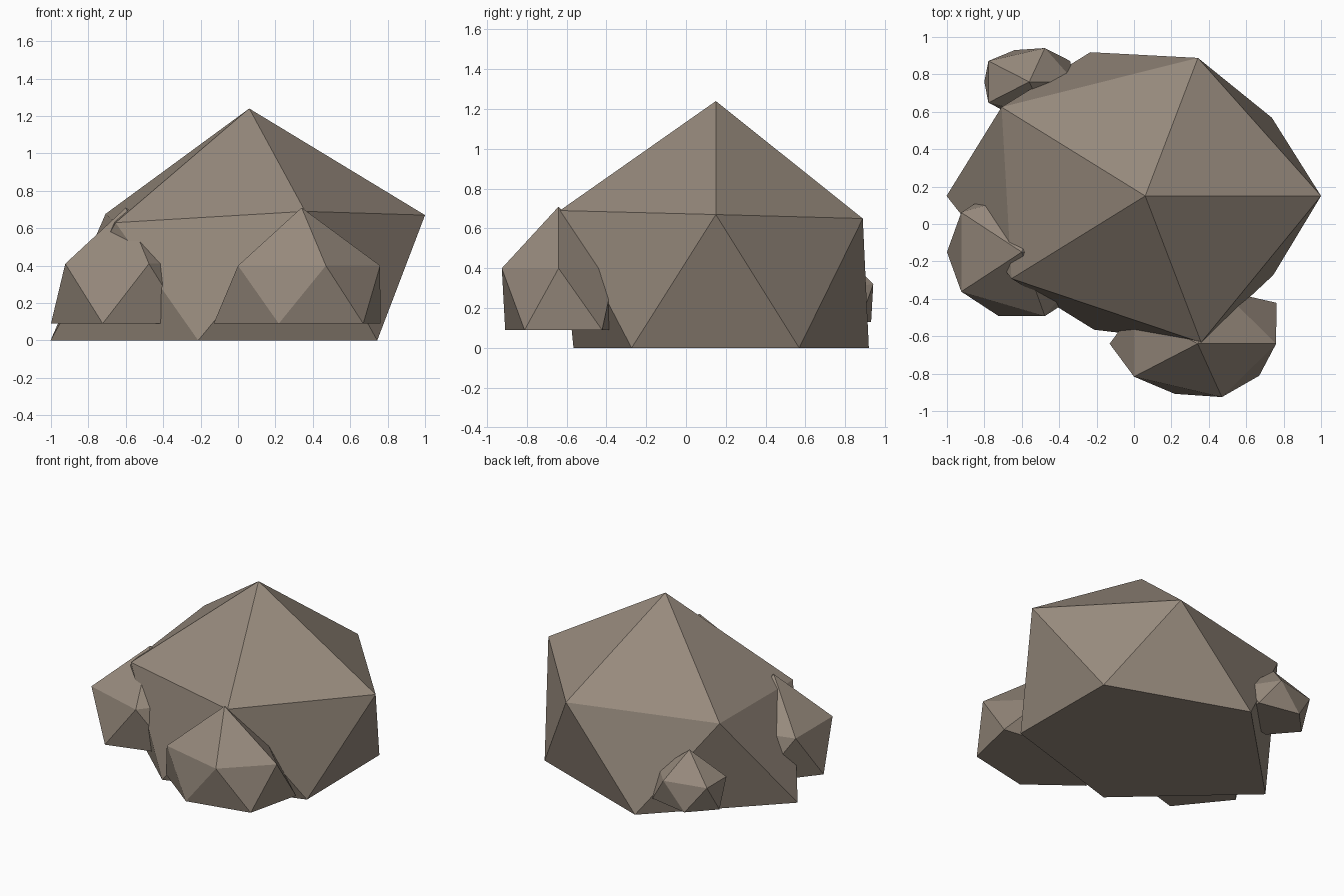
import bpy
from math import cos, sin, radians

cube = bpy.data.objects.get("Cube")
if cube:
    bpy.data.objects.remove(cube, do_unlink=True)

# One warm grey stone colour
stone = bpy.data.materials.new("warm_grey_stone")
stone.use_nodes = True
colour = (0.31, 0.255, 0.205, 1)
stone.diffuse_color = colour
bsdf = stone.node_tree.nodes["Principled BSDF"]
bsdf.inputs["Base Color"].default_value = colour
bsdf.inputs["Roughness"].default_value = 0.9


def make_rock(name, centre, radii, heights, upper, lower):
    """Faceted rock: an apex, a staggered pair of five-sided rings, a flat base.
    upper and lower hold the swelling of each ring corner."""
    cx, cy = centre
    rx, ry = radii
    base, middle, top = heights

    def corner(angle, swell, z):
        a = radians(angle)
        return (cx + rx * swell * cos(a), cy + ry * swell * sin(a), z)

    verts = [(cx, cy, top)]
    for i, swell in enumerate(upper):
        verts.append(corner(72 * i, swell, base + (middle - base) * swell))
    for i, swell in enumerate(lower):
        verts.append(corner(72 * i + 36, swell, base))

    faces = []
    for i in range(5):
        j = (i + 1) % 5
        up, up_next, low, low_next = 1 + i, 1 + j, 6 + i, 6 + j
        faces += [(0, up, up_next), (up, low, up_next), (up_next, low, low_next)]
    faces.append(tuple(range(10, 5, -1)))

    mesh = bpy.data.meshes.new(name)
    mesh.from_pydata(verts, [], faces)
    mesh.materials.append(stone)
    mesh.update()
    rock = bpy.data.objects.new(name, mesh)
    bpy.context.collection.objects.link(rock)
    return rock


even = [1] * 5

# Large central rock
make_rock("main_rock", (0.06, 0.15), (0.94, 0.8), (0, 0.67, 1.24),
          [1, 0.97, 1.01, 0.94, 1.03], [0.89, 1.01, 1.13, 0.94, 0.9])

# Smaller rocks leaning into its sides
make_rock("front_rock", (0.34, -0.64), (0.42, 0.3), (0.09, 0.4, 0.71),
          even, [1.24, 1, 1.12, 0.94, 0.97])
make_rock("right_rock", (-0.6, -0.15), (0.4, 0.36), (0.09, 0.41, 0.71),
          even, even)
make_rock("back_rock", (-0.56, 0.76), (0.27, 0.19), (0.13, 0.32, 0.5),
          [0.9, 1, 1, 1, 1], [1, 0.94, 0.89, 1, 1])
